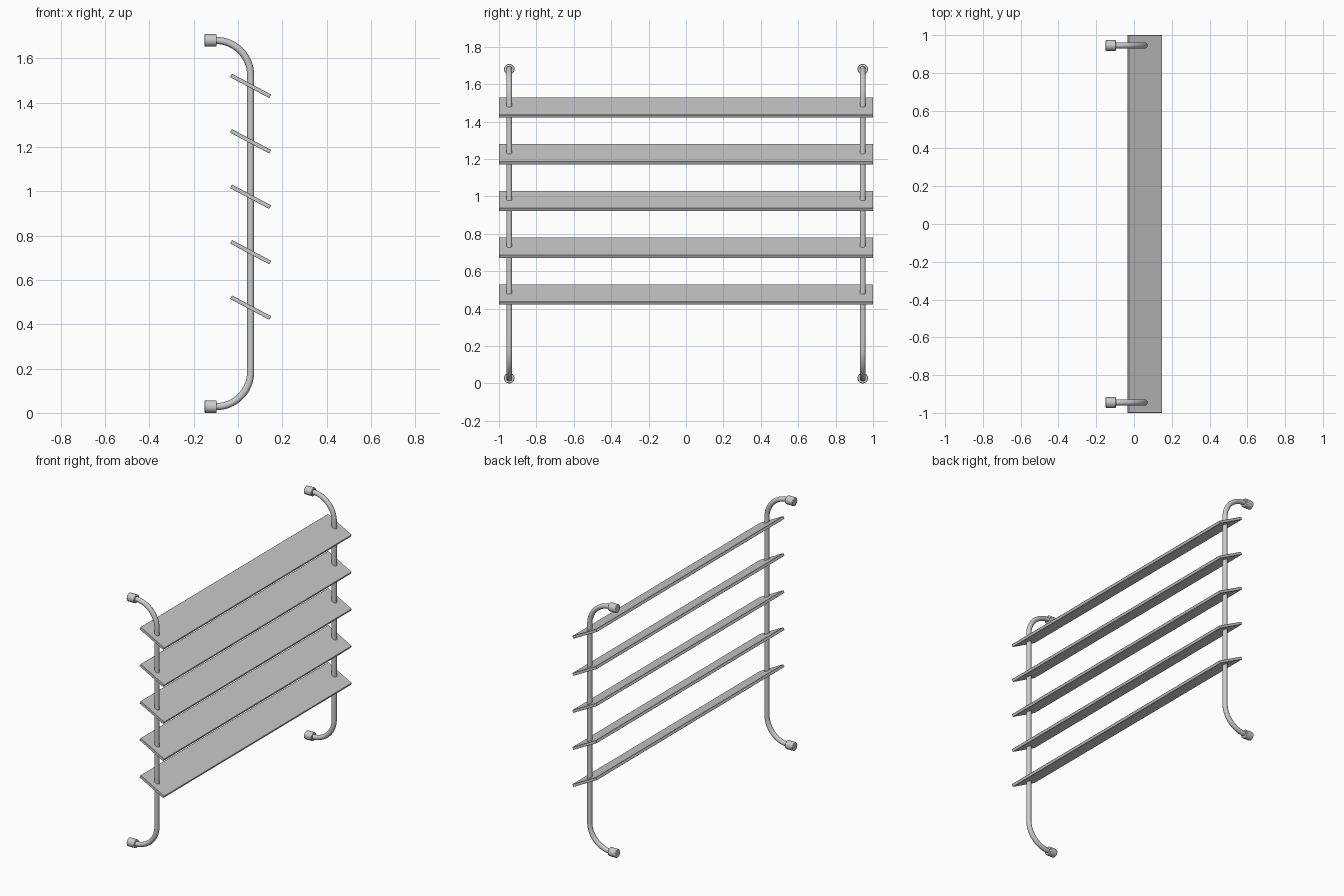
import bpy
from math import sin, cos, pi, radians

if "Cube" in bpy.data.objects:
    bpy.data.objects.remove(bpy.data.objects["Cube"])

POST_X, POST_Y = 0.057, 0.945
Z_LOW, Z_HIGH = 0.028, 1.68
BEND = 0.157
TUBE_R, CAP_R = 0.016, 0.028


def bevel(obj, width, segments=1):
    m = obj.modifiers.new("soft_edges", "BEVEL")
    m.width, m.segments = width, segments
    m.limit_method = "ANGLE"


def tube(name, points, radius):
    cu = bpy.data.curves.new(name, "CURVE")
    cu.dimensions = "3D"
    cu.bevel_depth, cu.bevel_resolution = radius, 6
    cu.use_fill_caps = True
    sp = cu.splines.new("POLY")
    sp.points.add(len(points) - 1)
    for p, co in zip(sp.points, points):
        p.co = (*co, 1)
    sp.use_smooth = True
    obj = bpy.data.objects.new(name, cu)
    bpy.context.collection.objects.link(obj)
    bpy.ops.object.select_all(action="DESELECT")
    obj.select_set(True)
    bpy.context.view_layer.objects.active = obj
    bpy.ops.object.convert(target="MESH")
    bpy.ops.object.shade_smooth_by_angle(angle=radians(35))


def post_path(y):
    # wall stub, lower bend, straight run, upper bend, wall stub
    cx, n = POST_X - BEND, 16
    pts = [(-0.14, y, Z_LOW)]
    for i in range(n + 1):
        a = -pi / 2 + pi / 2 * i / n
        pts.append((cx + BEND * cos(a), y, Z_LOW + BEND + BEND * sin(a)))
    top = [(x, y, Z_LOW + Z_HIGH - z) for x, y, z in reversed(pts)]
    return pts + top


# Bent posts with wall-mount caps
for side, y in (("left", -POST_Y), ("right", POST_Y)):
    tube(f"{side}_post", post_path(y), TUBE_R)
    for level, z in (("lower", Z_LOW), ("upper", Z_HIGH)):
        bpy.ops.mesh.primitive_cylinder_add(
            vertices=32, radius=CAP_R, depth=0.055,
            location=(-0.1235, y, z), rotation=(0, pi / 2, 0))
        cap = bpy.context.object
        cap.name = f"{side}_{level}_wall_cap"
        bpy.ops.object.shade_smooth_by_angle(angle=radians(35))
        bevel(cap, 0.003, 2)

# Tilted slats threaded on the posts
for i in range(5):
    bpy.ops.mesh.primitive_cube_add(
        size=1, location=(POST_X, 0, 0.475 + 0.25 * i),
        rotation=(0, radians(28), 0))
    slat = bpy.context.object
    slat.name = f"slat_{i + 1}"
    slat.scale = (0.2, 2.0, 0.018)
    bpy.ops.object.transform_apply(location=False, rotation=False, scale=True)
    bevel(slat, 0.001)
